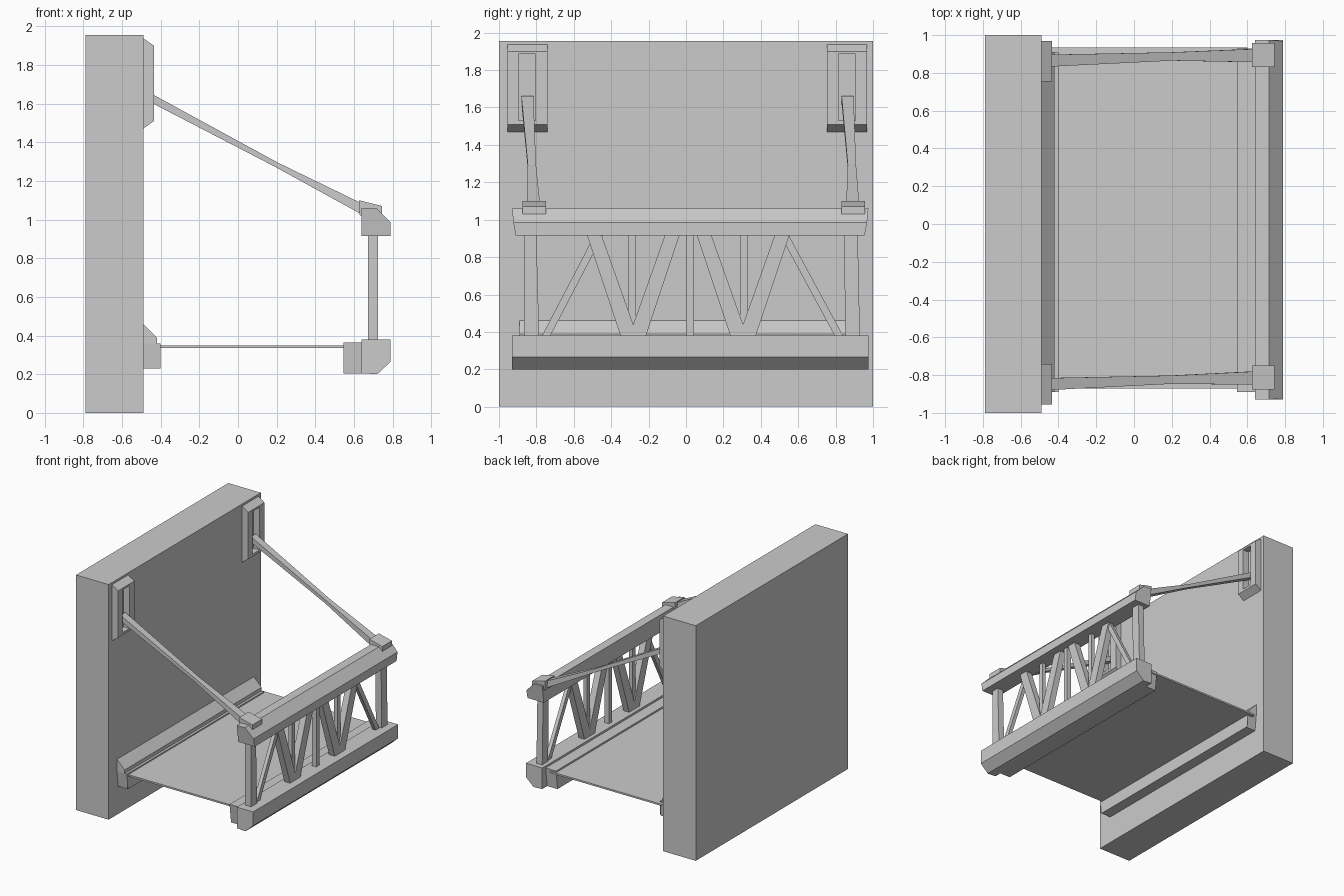
import bpy, bmesh
from mathutils import Vector

if "Cube" in bpy.data.objects:
    bpy.data.objects.remove(bpy.data.objects["Cube"])


def loft(name, rings):
    """Closed solid skinned through rings of equal vertex count."""
    bm = bmesh.new()
    loops = [[bm.verts.new(p) for p in r] for r in rings]
    n = len(loops[0])
    for a, b in zip(loops, loops[1:]):
        for i in range(n):
            j = (i + 1) % n
            bm.faces.new((a[i], a[j], b[j], b[i]))
    bm.faces.new(loops[0])
    bm.faces.new(loops[-1][::-1])
    bmesh.ops.recalc_face_normals(bm, faces=bm.faces)
    me = bpy.data.meshes.new(name)
    bm.to_mesh(me)
    bm.free()
    ob = bpy.data.objects.new(name, me)
    bpy.context.collection.objects.link(ob)
    return ob


def beam(name, profile, y0, y1):
    """XZ profile run along y; an optional third value insets that corner's ends."""
    pts = [(p[0], p[1], p[2] if len(p) > 2 else 0) for p in profile]
    return loft(name, [[(x, y0 + d, z) for x, z, d in pts],
                       [(x, y1 - d, z) for x, z, d in pts]])


def panel(name, outline, x0, x1):
    """YZ outline given thickness along x."""
    return loft(name, [[(x, y, z) for y, z in outline] for x in (x0, x1)])


def rect(a0, a1, b0, b1):
    return [(a0, b0), (a1, b0), (a1, b1), (a0, b1)]


# Wall slab
beam("wall", rect(-0.79, -0.49, 0, 1.955), -1, 1)

# Wall-side deck support: square beam with a sloped cap strip
beam("wall_ledge", [(-0.49, 0.23, 0.015), (-0.40, 0.23, 0.015), (-0.40, 0.245),
                    (-0.40, 0.36), (-0.49, 0.36)], -0.89, 0.91)
beam("wall_ledge_cap", [(-0.49, 0.36), (-0.42, 0.36), (-0.42, 0.39), (-0.49, 0.46)],
     -0.89, 0.91)

# Deck and its outer beams
beam("deck", rect(-0.45, 0.60, 0.335, 0.349), -0.87, 0.935)
beam("deck_edge_beam", [(0.545, 0.205, 0.02), (0.645, 0.205, 0.02), (0.645, 0.23),
                        (0.645, 0.363), (0.545, 0.363)], -0.89, 0.93)
beam("bottom_rail", [(0.64, 0.205), (0.72, 0.20), (0.79, 0.265), (0.79, 0.38),
                     (0.64, 0.38)], -0.93, 0.975)
beam("top_rail", [(0.64, 0.915, 0.02), (0.79, 0.915, 0.02), (0.79, 0.985, 0.007),
                  (0.715, 1.06), (0.64, 1.06)], -0.93, 0.975)

# Railing posts, slightly wider at the foot
LOW, HIGH = 0.37, 0.925
panel("left_post", [(-0.865, LOW), (-0.785, LOW), (-0.80, HIGH), (-0.865, HIGH)], 0.672, 0.725)
panel("right_post", [(0.852, LOW), (0.93, LOW), (0.918, HIGH), (0.845, HIGH)], 0.672, 0.725)
panel("centre_post", rect(0.0, 0.042, LOW, HIGH), 0.68, 0.72)

# V-shaped braces with a thin bar in each, and a thin outer diagonal
for side, c, bar, foot, head in (("left", -0.282, -0.288, (-0.775, -0.73), (-0.485, -0.44)),
                                 ("right", 0.305, 0.31, (0.80, 0.845), (0.50, 0.545))):
    panel(side + "_v_brace",
          [(c - 0.065, LOW), (c + 0.065, LOW), (c + 0.25, HIGH), (c + 0.172, HIGH),
           (c, 0.44), (c - 0.172, HIGH), (c - 0.25, HIGH)], 0.672, 0.725)
    panel(side + "_thin_bar", rect(bar - 0.02, bar + 0.02, 0.42, HIGH), 0.682, 0.712)
    panel(side + "_outer_diagonal",
          [(foot[0], LOW), (foot[1], LOW), (head[1], HIGH), (head[0], HIGH)], 0.682, 0.712)

# Slotted wall brackets, tie rods and their anchor blocks
for side, yb, ys, rod_y in (
        ("left", -0.848, -0.85, (-0.848, -0.824, -0.815)),
        ("right", 0.862, 0.86, (0.864, 0.887, 0.892))):
    bracket = beam(side + "_wall_bracket",
                   [(-0.49, 1.47), (-0.435, 1.51), (-0.435, 1.90), (-0.49, 1.937)],
                   yb - 0.107, yb + 0.107)
    cutter = beam("slot_cutter", rect(-0.6, -0.3, 1.53, 1.885), ys - 0.045, ys + 0.045)
    cutter.hide_render = True
    mod = bracket.modifiers.new("slot", 'BOOLEAN')
    mod.operation = 'DIFFERENCE'
    mod.solver = 'EXACT'
    mod.object = cutter
    bpy.context.view_layer.objects.active = bracket
    bpy.ops.object.modifier_apply(modifier=mod.name)
    bpy.data.objects.remove(cutter)

    # Rod is thick at both ends and waisted in the middle
    rings = []
    normal = Vector((0.48, 0, 0.877))
    for x, z, y, w, t in ((-0.475, 1.642, rod_y[0], 0.032, 0.021),
                          (0.20, 1.283, rod_y[1], 0.022, 0.013),
                          (0.66, 1.045, rod_y[2], 0.036, 0.026)):
        p, u, v = Vector((x, y, z)), Vector((0, w, 0)), normal * t
        rings.append([p - u - v, p + u - v, p + u + v, p - u + v])
    loft(side + "_tie_rod", rings)
    ya = rod_y[2] + 0.003
    beam(side + "_rod_anchor", [(0.63, 1.02), (0.745, 1.02), (0.745, 1.07), (0.625, 1.10)],
         ya - 0.063, ya + 0.063)
